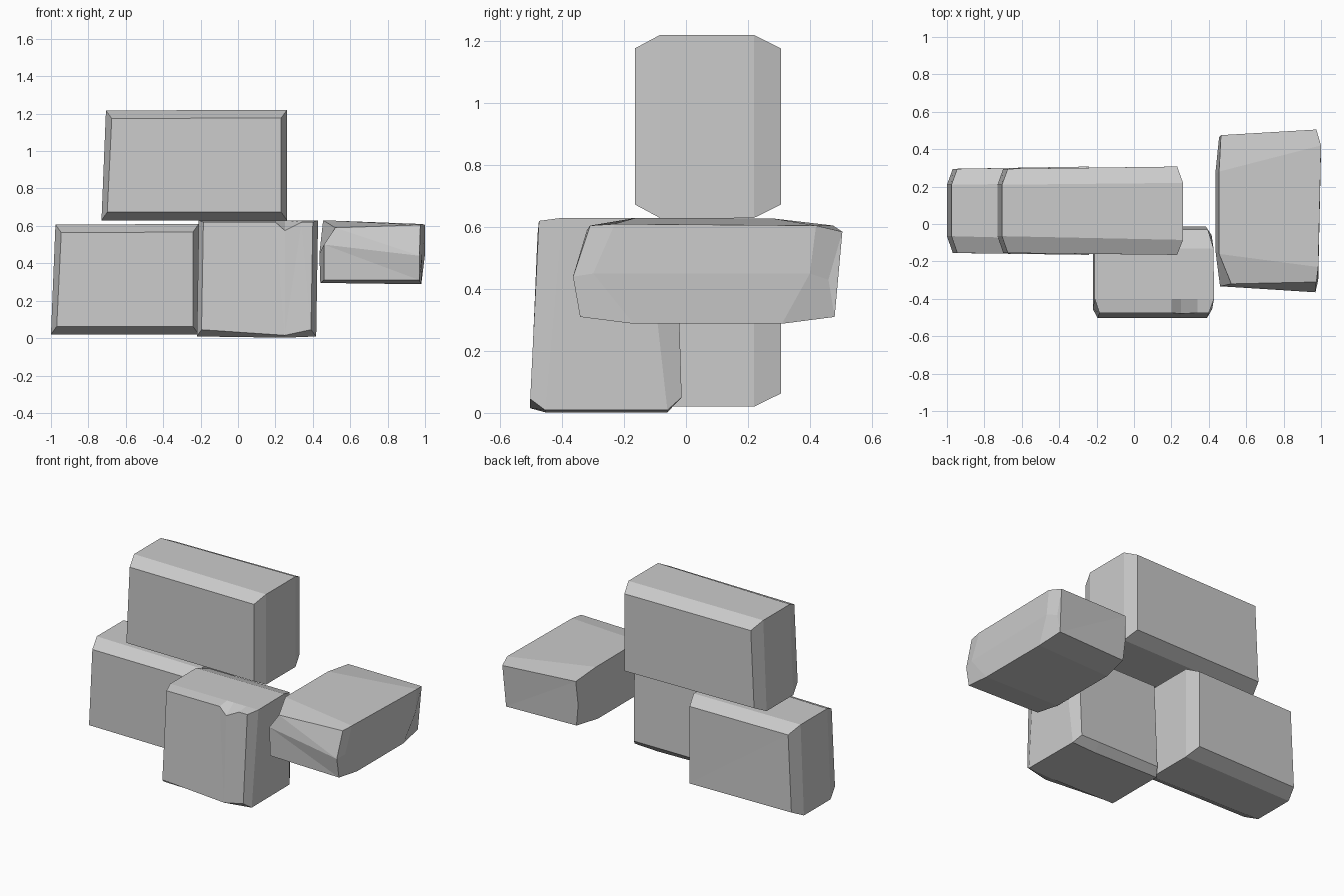
import bpy, bmesh


def loft(name, rings):
    """Skin a stack of equal-length point rings and cap both ends."""
    bm = bmesh.new()
    rows = [[bm.verts.new(p) for p in ring] for ring in rings]
    n = len(rows[0])
    for a, b in zip(rows, rows[1:]):
        for i in range(n):
            j = (i + 1) % n
            bm.faces.new((a[i], a[j], b[j], b[i]))
    caps = [bm.faces.new(rows[0]), bm.faces.new(rows[-1])]
    bmesh.ops.triangulate(bm, faces=caps)
    bmesh.ops.recalc_face_normals(bm, faces=bm.faces[:])
    mesh = bpy.data.meshes.new(name)
    bm.to_mesh(mesh)
    bm.free()
    obj = bpy.data.objects.new(name, mesh)
    bpy.context.collection.objects.link(obj)
    return obj


def long_stone(name, x0, x1, z0):
    """Chamfered block, its left end leaning and slightly slimmer."""
    rings = []
    for y, inset, flare in ((-0.155, 1, -0.01), (-0.065, 1e-4, -0.02),
                            (0.21, 1e-4, 0.01), (0.295, 1, 0.012)):
        dx, dz = 0.031 * inset, 0.043 * inset
        rings.append([(x0 + dx, y, z0 + dz), (x1 - dx, y + flare, z0 + dz),
                      (x1 - dx, y + flare, z0 + 0.59 - dz),
                      (x0 + 0.024 + dx, y, z0 + 0.587 - dz)])
    return loft(name, rings)


def middle_ring(yb, yt, x0, x1, z0, z1, chip=0.0, sag=0.0):
    """Section of the middle stone, with a chip in the top edge."""
    return [(x0, yb, z0), (0.25, yb, z0 - sag), (x1 - 0.01, yb, z0),
            (x1, yt, z1), (0.34, yt, z1), (0.25, yt - chip * 0.1, z1 - chip),
            (0.20, yt, z1), (x0 + 0.01, yt, z1)]


# Long stones: lower left and upper
long_stone("lower_left_stone", -1.0, -0.21, 0.02)
long_stone("upper_stone", -0.73, 0.262, 0.63)

# Middle stone
loft("middle_stone", [
    middle_ring(-0.503, -0.475, -0.195, 0.40, 0.045, 0.62, 0.045, 0.03),
    middle_ring(-0.455, -0.40, -0.22, 0.428, 0.009, 0.63, 0, 0.007),
    middle_ring(-0.06, -0.13, -0.22, 0.425, 0.009, 0.63, 0, 0.007),
    middle_ring(-0.014, -0.03, -0.19, 0.395, 0.05, 0.595)])

# Right stone: sections from front to back, with a ridge round the middle
loft("right_stone", [
    [(0.46, -0.325, 0.31), (0.97, -0.342, 0.31), (0.97, -0.365, 0.44),
     (0.975, -0.31, 0.605), (0.52, -0.32, 0.59), (0.46, -0.333, 0.50)],
    [(0.44, -0.17, 0.295), (0.98, -0.17, 0.288), (0.985, -0.30, 0.45),
     (0.985, -0.23, 0.61), (0.455, -0.16, 0.63), (0.435, -0.14, 0.45)],
    [(0.44, 0.28, 0.295), (0.98, 0.31, 0.288), (1.0, 0.40, 0.45),
     (1.0, 0.42, 0.605), (0.455, 0.28, 0.628), (0.435, 0.27, 0.45)],
    [(0.47, 0.46, 0.31), (0.965, 0.48, 0.31), (0.97, 0.46, 0.43),
     (0.975, 0.505, 0.585), (0.465, 0.475, 0.605), (0.455, 0.465, 0.45)]])
